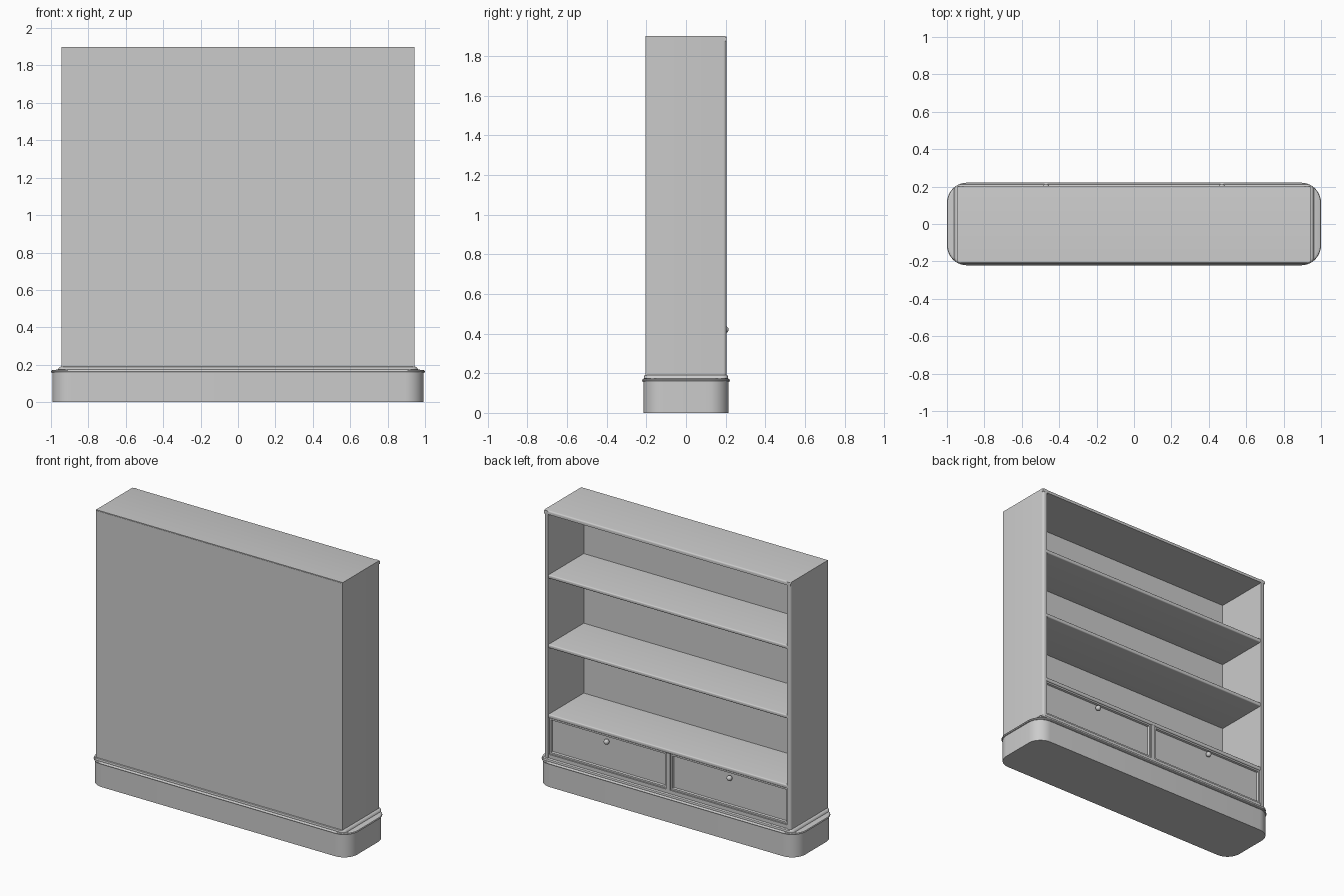
import bpy, bmesh, math

if "Cube" in bpy.data.objects:
    bpy.data.objects.remove(bpy.data.objects["Cube"])


def finish(name, bm, smooth=False):
    bmesh.ops.recalc_face_normals(bm, faces=bm.faces)
    me = bpy.data.meshes.new(name)
    bm.to_mesh(me)
    bm.free()
    ob = bpy.data.objects.new(name, me)
    bpy.context.collection.objects.link(ob)
    if smooth:
        bpy.ops.object.select_all(action='DESELECT')
        ob.select_set(True)
        bpy.context.view_layer.objects.active = ob
        bpy.ops.object.shade_smooth_by_angle(angle=math.radians(35))
    return ob


def box_mesh(x, y, z):
    """Box from (min, max) pairs."""
    bm = bmesh.new()
    bmesh.ops.create_cube(bm, size=1)
    for v in bm.verts:
        v.co = [lo + (c + 0.5) * (hi - lo) for c, (lo, hi) in zip(v.co, (x, y, z))]
    return bm


def box(name, x, y, z, round_if=None, radius=0.01):
    """Box whose edges passing round_if(midpoint, direction) are rounded."""
    bm = box_mesh(x, y, z)
    if round_if:
        edges = []
        for e in bm.edges:
            a, b = e.verts[0].co, e.verts[1].co
            if round_if((a + b) / 2, (b - a).normalized()):
                edges.append(e)
        bmesh.ops.bevel(bm, geom=edges, offset=radius, segments=4, profile=0.5, affect='EDGES')
    return finish(name, bm, bool(round_if))


def rounded_loft(name, levels, segs=10):
    """Stack of rounded rectangles (half x, half y, radius, z), capped."""
    bm = bmesh.new()
    rings = []
    for hx, hy, r, z in levels:
        ring = []
        for q, (sx, sy) in enumerate(((1, 1), (-1, 1), (-1, -1), (1, -1))):
            for i in range(segs + 1):
                a = math.pi / 2 * (q + i / segs)
                ring.append(bm.verts.new((sx * (hx - r) + r * math.cos(a),
                                          sy * (hy - r) + r * math.sin(a), z)))
        rings.append(ring)
    for lo, hi in zip(rings, rings[1:]):
        n = len(lo)
        for i in range(n):
            bm.faces.new((lo[i], lo[(i + 1) % n], hi[(i + 1) % n], hi[i]))
    bm.faces.new(rings[0])
    bm.faces.new(rings[-1])
    return finish(name, bm, True)


# Rounded plinth with a bead and a small stepped moulding on top
rounded_loft("plinth", [
    (0.992, 0.214, 0.10, 0.0), (0.992, 0.214, 0.10, 0.155),
    (0.997, 0.219, 0.105, 0.157), (1.0, 0.221, 0.107, 0.163),
    (0.997, 0.219, 0.105, 0.169), (0.99, 0.215, 0.10, 0.172),
    (0.962, 0.213, 0.035, 0.174), (0.960, 0.213, 0.033, 0.180),
    (0.955, 0.211, 0.03, 0.187), (0.948, 0.207, 0.025, 0.190)])

HX, HY, TOP = 0.943, 0.203, 1.90
T = 0.03

# Side panels with rounded open-side corners
for s, side in ((-1, "left"), (1, "right")):
    xs = sorted((s * HX, s * (HX - T)))
    box(side + "_side_panel", xs, (-HY, HY), (0.18, TOP - 0.002),
        lambda m, d, s=s: abs(d.z) > 0.9 and m.y > 0.1 and m.x * s > HX - 0.01, 0.015)

# Top, back and bottom boards
box("top_board", (-HX, HX), (-HY, HY), (TOP - 0.025, TOP),
    lambda m, d: abs(d.x) > 0.9 and m.y > 0.1 and m.z > TOP - 0.01, 0.01)
box("back_panel", (-HX + 0.005, HX - 0.005), (-HY - 0.002, -HY + 0.015), (0.18, TOP - 0.005))
inner = HX - T
box("bottom_rail", (-inner, inner), (-HY + 0.015, HY - 0.006), (0.18, 0.215))

# Shelves with rounded front edges
for i, z in enumerate((1.455, 0.974, 0.491)):
    box(f"shelf_{i + 1}", (-inner, inner), (-HY + 0.015, HY - 0.006), (z - 0.026, z),
        lambda m, d: abs(d.x) > 0.9 and m.y > 0.1, 0.008)

# Divider between the drawers
box("drawer_divider", (-0.015, 0.015), (-HY + 0.015, HY - 0.006), (0.215, 0.466))

# Drawer fronts with a recessed centre, and round knobs
for s, side in ((-1, "left"), (1, "right")):
    xs = sorted((s * 0.017, s * (inner - 0.002)))
    bm = box_mesh(xs, (0.15, 0.19), (0.217, 0.464))
    face = max(bm.faces, key=lambda f: f.calc_center_median().y)
    bmesh.ops.inset_region(bm, faces=[face], thickness=0.016)
    bmesh.ops.inset_region(bm, faces=[face], thickness=0.006, depth=-0.012)
    finish(side + "_drawer_front", bm)

    bm = bmesh.new()
    bmesh.ops.create_uvsphere(bm, u_segments=20, v_segments=12, radius=0.018)
    for v in bm.verts:
        v.co.x += s * 0.47
        v.co.y += 0.197
        v.co.z += 0.42
    finish(side + "_drawer_knob", bm, True)
